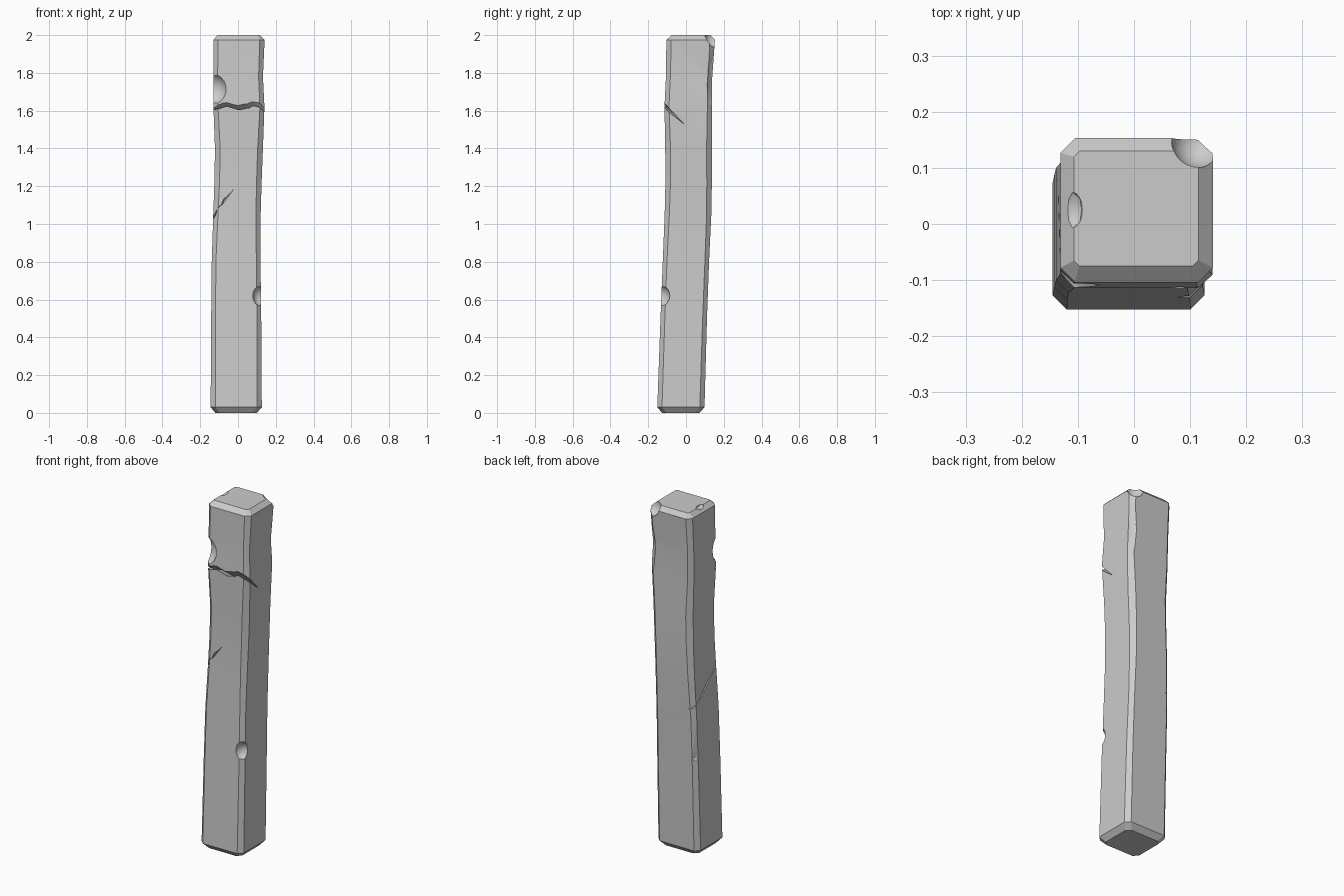
import bpy, bmesh
from mathutils import Vector

if "Cube" in bpy.data.objects:
    bpy.data.objects.remove(bpy.data.objects["Cube"])


def make_object(name, bm):
    bm.normal_update()
    bmesh.ops.recalc_face_normals(bm, faces=bm.faces[:])
    if bm.calc_volume(signed=True) < 0:
        bmesh.ops.reverse_faces(bm, faces=bm.faces[:])
    mesh = bpy.data.meshes.new(name)
    bm.to_mesh(mesh)
    bm.free()
    obj = bpy.data.objects.new(name, mesh)
    bpy.context.scene.collection.objects.link(obj)
    return obj


def volume(mesh):
    bm = bmesh.new()
    bm.from_mesh(mesh)
    v = bm.calc_volume(signed=True)
    bm.free()
    return v


def loft(name, rings):
    """Closed solid through a list of equal-sized point rings."""
    bm = bmesh.new()
    vs = [[bm.verts.new(p) for p in ring] for ring in rings]
    n = len(vs[0])
    for a, b in zip(vs, vs[1:]):
        for i in range(n):
            j = (i + 1) % n
            bm.faces.new((a[i], a[j], b[j], b[i]))
    bm.faces.new(vs[0][::-1])
    bm.faces.new(vs[-1])
    return make_object(name, bm)


def octagon(z, l, r, f, b, c):
    return [(l + c, f, z), (r - c, f, z), (r, f + c, z), (r, b - c, z),
            (r - c, b, z), (l + c, b, z), (l, b - c, z), (l, f + c, z)]


def chip(name, loc, size, subdiv=3):
    """Rounded scoop cutter."""
    bm = bmesh.new()
    bmesh.ops.create_icosphere(bm, subdivisions=subdiv, radius=1)
    for v in bm.verts:
        v.co = Vector(loc) + v.co * Vector(size)
    return make_object(name, bm)


def crack(name, path):
    """Wedge cutter: each station is outer point, inner point, half width."""
    return loft(name, [[Vector(o) + Vector((0, 0, w)), Vector(o) - Vector((0, 0, w)), Vector(i)]
                       for o, i, w in path])


def carve(obj, cutter):
    """Subtract the cutter, keeping the first solver result that is sound."""
    cutter.hide_render = True
    before = volume(obj.data)
    for solver in ('EXACT', 'MANIFOLD', 'FLOAT'):
        mod = obj.modifiers.new("carve", 'BOOLEAN')
        mod.operation = 'DIFFERENCE'
        mod.solver = solver
        mod.object = cutter
        bpy.context.view_layer.update()
        deps = bpy.context.evaluated_depsgraph_get()
        result = bpy.data.meshes.new_from_object(obj.evaluated_get(deps))
        obj.modifiers.remove(mod)
        if 0.9 * before < volume(result) < before:
            obj.data = result
            break
    bpy.data.objects.remove(cutter)


# Bent, chamfered pillar: z, left, right, front, back, chamfer
sections = [
    (0.00, -0.120, 0.100, -0.127, 0.072, 0.024),
    (0.03, -0.145, 0.126, -0.152, 0.098, 0.025),
    (0.50, -0.142, 0.123, -0.135, 0.111, 0.023),
    (0.80, -0.139, 0.119, -0.123, 0.122, 0.022),
    (1.05, -0.131, 0.120, -0.113, 0.134, 0.025),
    (1.22, -0.125, 0.125, -0.109, 0.137, 0.027),
    (1.40, -0.122, 0.132, -0.110, 0.137, 0.028),
    (1.62, -0.130, 0.140, -0.114, 0.137, 0.024),
    (1.78, -0.131, 0.132, -0.106, 0.139, 0.023),
    (1.975, -0.131, 0.141, -0.104, 0.153, 0.026),
    (2.00, -0.107, 0.115, -0.075, 0.130, 0.010),
]
pillar = loft("stone_pillar", [octagon(*s) for s in sections])

# Crack around the upper front, slanting down into the right side
front_crack = crack("front_crack_cutter", [
    ((-0.18, -0.14, 1.625), (-0.18, -0.07, 1.60), 0.012),
    ((-0.11, -0.14, 1.632), (-0.11, -0.07, 1.60), 0.014),
    ((-0.06, -0.14, 1.650), (-0.06, -0.06, 1.60), 0.015),
    ((0.00, -0.14, 1.632), (0.00, -0.05, 1.58), 0.015),
    ((0.05, -0.14, 1.645), (0.05, -0.04, 1.57), 0.015),
    ((0.08, -0.14, 1.662), (0.08, -0.03, 1.56), 0.014),
    ((0.13, -0.14, 1.650), (0.13, -0.01, 1.53), 0.016),
    ((0.18, -0.14, 1.650), (0.18, 0.00, 1.51), 0.018),
])

# Crack climbing the left side from the back edge to the front face
left_crack = crack("left_crack_cutter", [
    ((-0.07, 0.150, 0.850), (-0.075, 0.120, 0.852), 0.002),
    ((-0.16, 0.150, 0.865), (-0.115, 0.105, 0.870), 0.014),
    ((-0.16, 0.050, 0.915), (-0.115, 0.050, 0.920), 0.014),
    ((-0.16, -0.030, 0.990), (-0.110, -0.030, 0.995), 0.016),
    ((-0.16, -0.135, 1.045), (-0.095, -0.080, 1.060), 0.026),
    ((-0.08, -0.135, 1.115), (-0.075, -0.090, 1.125), 0.022),
    ((-0.025, -0.125, 1.180), (-0.025, -0.107, 1.182), 0.002),
])

# Broken corners and edges
cutters = [
    front_crack, left_crack,
    chip("upper_left_chip_cutter", (-0.140, -0.125, 1.715), (0.080, 0.068, 0.085)),
    chip("lower_right_chip_cutter", (0.125, -0.140, 0.620), (0.048, 0.055, 0.058)),
    chip("back_left_chip_cutter", (-0.150, 0.125, 0.575), (0.035, 0.035, 0.030), 2),
    chip("back_edge_chip_cutter", (0.160, 0.165, 1.740), (0.070, 0.060, 0.210), 2),
    chip("top_corner_chip_cutter", (0.113, 0.150, 1.990), (0.047, 0.050, 0.055)),
    chip("top_left_chip_cutter", (-0.112, 0.025, 2.005), (0.022, 0.036, 0.018), 2),
]
for cutter in cutters:
    carve(pillar, cutter)

bpy.context.view_layer.objects.active = pillar
pillar.select_set(True)
bpy.ops.object.shade_smooth_by_angle(angle=0.4)
